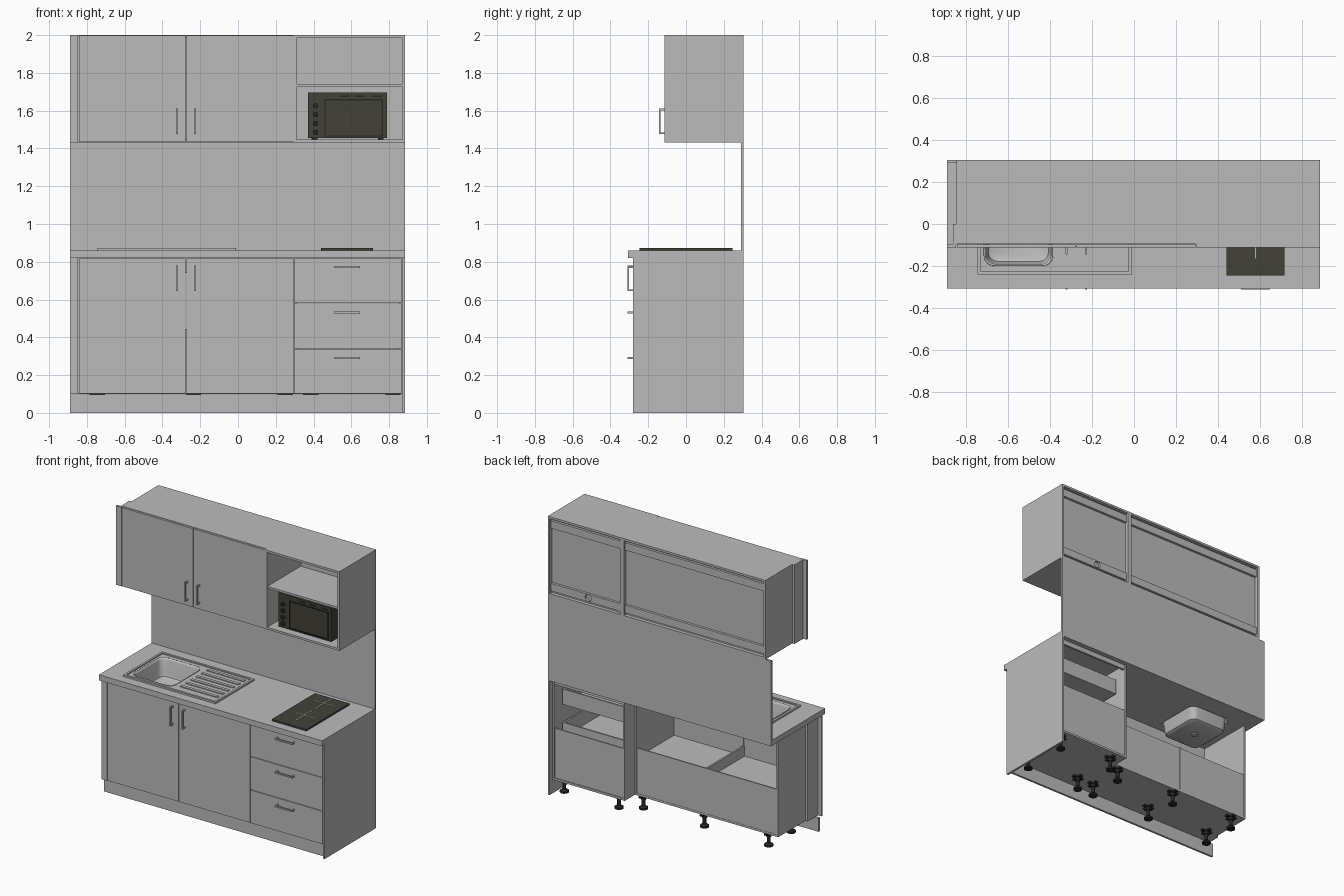
import bpy, bmesh, math
from mathutils import Matrix, Vector

if "Cube" in bpy.data.objects:
    bpy.data.objects.remove(bpy.data.objects["Cube"], do_unlink=True)


def material(name, rgb):
    m = bpy.data.materials.new(name)
    m.use_nodes = True
    m.diffuse_color = (*rgb, 1)
    m.node_tree.nodes["Principled BSDF"].inputs["Base Color"].default_value = (*rgb, 1)
    return m


GREY = material("light grey", (0.5, 0.5, 0.5))
DARK = material("dark olive grey", (0.055, 0.053, 0.040))
BLACK = material("near black", (0.02, 0.02, 0.018))


def finish(name, bm, mat):
    bmesh.ops.recalc_face_normals(bm, faces=bm.faces)
    me = bpy.data.meshes.new(name)
    bm.to_mesh(me)
    bm.free()
    ob = bpy.data.objects.new(name, me)
    bpy.context.collection.objects.link(ob)
    me.materials.append(mat)
    return ob


def add_box(bm, x, y, z):
    size = [b - a for a, b in (x, y, z)]
    mid = [(a + b) / 2 for a, b in (x, y, z)]
    bmesh.ops.create_cube(bm, size=1, matrix=Matrix.Translation(mid) @ Matrix.Diagonal((*size, 1)))


def boxes(name, parts, mat=GREY):
    bm = bmesh.new()
    for p in parts:
        add_box(bm, *p)
    return finish(name, bm, mat)


def box(name, x, y, z, mat=GREY):
    return boxes(name, [(x, y, z)], mat)


def add_cyl(bm, centre, r1, r2, depth, axis="Z", n=20):
    rot = Matrix.Rotation(math.pi / 2, 4, "X") if axis == "Y" else Matrix()
    bmesh.ops.create_cone(bm, cap_ends=True, segments=n, radius1=r1, radius2=r2, depth=depth,
                          matrix=Matrix.Translation(centre) @ rot)


def rounded_loop(bm, x, y, z, r, n=6):
    """Loop of vertices around a rounded rectangle."""
    vs = []
    for i, (cx, cy) in enumerate([(x[1] - r, y[1] - r), (x[0] + r, y[1] - r),
                                  (x[0] + r, y[0] + r), (x[1] - r, y[0] + r)]):
        for k in range(n + 1):
            a = math.pi / 2 * (i + k / n)
            vs.append(bm.verts.new((cx + r * math.cos(a), cy + r * math.sin(a), z)))
    return vs


def bridge(bm, a, b):
    for i in range(len(a)):
        j = (i + 1) % len(a)
        bm.faces.new((a[i], a[j], b[j], b[i]))


def cut(ob, cutter):
    m = ob.modifiers.new("opening", "BOOLEAN")
    m.operation, m.solver, m.object = "DIFFERENCE", "EXACT", cutter
    cutter.hide_render = True
    cutter.hide_set(True)


def smooth(ob):
    bpy.ops.object.select_all(action="DESELECT")
    ob.select_set(True)
    bpy.context.view_layer.objects.active = ob
    bpy.ops.object.shade_smooth_by_angle(angle=math.radians(35))


def handle(name, x, z, y, length, vertical):
    """Bow handle: a bar on two posts; y is the door face."""
    t, h, out = 0.005, length / 2, 0.031
    if vertical:
        parts = [((x - t, x + t), (y - out, y - out + 0.009), (z - h, z + h))]
        parts += [((x - t, x + t), (y - out, y), (z + s * (h - t) - t, z + s * (h - t) + t)) for s in (-1, 1)]
    else:
        parts = [((x - h, x + h), (y - out, y - out + 0.009), (z - t, z + t))]
        parts += [((x + s * (h - t) - t, x + s * (h - t) + t), (y - out, y), (z - t, z + t)) for s in (-1, 1)]
    boxes(name, parts)


L, M, R = -0.845, 0.295, 0.885      # module boundaries
T = 0.015                           # board thickness
GAP = 0.002

# ---- Wall cabinets
def wall_carcass(name, x0, x1, y0, extra=()):
    y, z = (y0, 0.305), (1.432, 2.0)
    boxes(name, [((x0, x0 + T), y, z), ((x1 - T, x1), y, z),
                 ((x0 + T, x1 - T), y, (1.432, 1.432 + T)), ((x0 + T, x1 - T), y, (2.0 - T, 2.0)),
                 ((x0 + T, x1 - T), (0.27, 0.28), (1.44, 1.99)), *extra])


wall_carcass("wall_cabinet_left", L, M, -0.096)
wall_carcass("wall_cabinet_right", M, R, -0.113, [((M + T, R - T), (-0.11, 0.275), (1.725, 1.74))])
for side, x0, x1 in (("left", L, M), ("right", M, R)):
    box(f"{side}_top_hanging_rail", (x0 + 0.02, x1 - 0.02), (0.28, 0.298), (1.915, 1.97))
    rail = box(f"{side}_bottom_hanging_rail", (x0 + 0.02, x1 - 0.02), (0.28, 0.298), (1.465, 1.52))
    if side == "right":
        bm = bmesh.new()
        add_cyl(bm, (0.57, 0.29, 1.4925), 0.024, 0.024, 0.1, "Y")
        cut(rail, finish("cable_hole_cutter", bm, GREY))

# ---- Doors, drawer fronts and handles
for side, x0, x1, hx in (("left", L, -0.275, -0.322), ("right", -0.275, M, -0.228)):
    box(f"wall_door_{side}", (x0 + GAP, x1 - GAP), (-0.113, -0.098), (1.434, 1.998))
    box(f"base_door_{side}", (x0 + GAP, x1 - GAP), (-0.28, -0.265), (0.102, 0.818))
    handle(f"wall_handle_{side}", hx, 1.543, -0.113, 0.135, True)
    handle(f"base_handle_{side}", hx, 0.712, -0.28, 0.135, True)
for i, (z0, z1, hz) in enumerate([(0.1, 0.34, 0.29), (0.34, 0.58, 0.532), (0.58, 0.82, 0.773)]):
    box(f"drawer_front_{i + 1}", (M + GAP, 0.866), (-0.28, -0.265), (z0 + GAP, z1 - GAP))
    handle(f"drawer_handle_{i + 1}", 0.578, hz, -0.28, 0.138, False)

# ---- Filler strips on the left end
boxes("wall_filler", [((-0.89, L - GAP), (-0.113, -0.098), (1.432, 2.0)),
                      ((-0.862, L), (-0.098, 0.0), (1.432, 2.0))])
boxes("base_filler", [((-0.89, L - GAP), (-0.28, -0.265), (0.1, 0.82)),
                      ((-0.862, L), (-0.265, -0.15), (0.1, 0.82))])

# ---- Splashback, end panel, plinth
box("splashback", (-0.89, R), (0.29, 0.305), (0.82, 1.432))
box("end_panel", (0.87, R), (-0.28, 0.305), (0, 0.82))
box("plinth", (-0.89, 0.87), (-0.25, -0.235), (0, 0.098))

# ---- Sink base cabinet, open at the upper back
FY = -0.264
boxes("sink_cabinet", [
    ((L, L + T), (FY, 0.16), (0.1, 0.82)), ((M - T, M), (FY, 0.16), (0.1, 0.82)),
    ((L + T, M - T), (FY, 0.16), (0.1, 0.1 + T)),
    ((L + T, -0.279), (0.148, 0.158), (0.105, 0.44)), ((-0.271, M - T), (0.148, 0.158), (0.105, 0.44)),
    ((-0.281, -0.269), (FY, 0.16), (0.115, 0.445)),
    ((L + T, M - T), (FY, 0.148), (0.36, 0.37)),
    ((L + T, M - T), (FY, FY + T), (0.74, 0.82))])

# ---- Drawer base cabinet with sliding boxes
boxes("drawer_cabinet", [
    ((M, M + T), (FY, 0.275), (0.1, 0.82)), ((0.855, 0.87), (FY, 0.275), (0.1, 0.82)),
    ((M + T, 0.855), (FY, 0.275), (0.1, 0.1 + T)),
    ((M + T, 0.855), (0.258, 0.268), (0.105, 0.47)),
    ((M + T, 0.855), (0.255, 0.27), (0.785, 0.82)), ((M + T, 0.855), (FY, -0.18), (0.805, 0.82))])
for i, z in enumerate((0.14, 0.38, 0.62)):
    x0, x1, y0, y1, h = M + 0.03, 0.84, FY, 0.2, z + 0.11
    boxes(f"drawer_box_{i + 1}", [
        ((x0, x1), (y0, y1), (z, z + 0.01)), ((x0, x0 + 0.012), (y0, y1), (z + 0.01, h)),
        ((x1 - 0.012, x1), (y0, y1), (z + 0.01, h)),
        ((x0 + 0.012, x1 - 0.012), (y1 - 0.012, y1), (z + 0.01, h))])

# ---- Adjustable feet
def foot(name, x, y):
    bm = bmesh.new()
    add_cyl(bm, (x, y, 0.006), 0.03, 0.03, 0.012)
    add_cyl(bm, (x, y, 0.018), 0.028, 0.014, 0.012)
    add_cyl(bm, (x, y, 0.052), 0.012, 0.012, 0.06)
    add_cyl(bm, (x, y, 0.078), 0.018, 0.018, 0.02)
    add_box(bm, (x - 0.04, x + 0.04), (y - 0.011, y + 0.011), (0.088, 0.1))
    add_box(bm, (x - 0.011, x + 0.011), (y - 0.04, y + 0.04), (0.087, 0.1))
    smooth(finish(name, bm, BLACK))


spots = [(x, y) for x in (0.82, 0.385) for y in (0.21, -0.13)]
spots += [(x, y) for x in (0.25, -0.235, -0.745) for y in (0.125, -0.13)]
for i, (x, y) in enumerate(spots):
    foot(f"foot_{i + 1}", x, y)

# ---- Worktop and sink
BX, BY = (-0.715, -0.385), (-0.2, 0.155)
worktop = box("worktop", (-0.89, R), (-0.308, 0.29), (0.82, 0.86))
sink_plate = box("sink_plate", (-0.745, -0.01), (-0.24, 0.2), (0.858, 0.864))
bm = bmesh.new()
lo, hi = (rounded_loop(bm, BX, BY, z, 0.05) for z in (0.78, 0.9))
bridge(bm, lo, hi)
bm.faces.new(lo)
bm.faces.new(hi)
cutter = finish("bowl_cutter", bm, GREY)
cut(worktop, cutter)
cut(sink_plate, cutter)

bm = bmesh.new()
loops = [rounded_loop(bm, (BX[0] + d, BX[1] - d), (BY[0] + d, BY[1] - d), z, r)
         for d, z, r in [(0, 0.866, 0.05), (0.006, 0.85, 0.05), (0.014, 0.755, 0.05),
                         (0.02, 0.737, 0.046), (0.036, 0.727, 0.04)]]
for a, b in zip(loops, loops[1:]):
    bridge(bm, a, b)
bm.faces.new(loops[-1])
bowl = finish("sink_bowl", bm, GREY)
bowl.modifiers.new("sheet", "SOLIDIFY").thickness = 0.003
smooth(bowl)
bm = bmesh.new()
add_cyl(bm, (-0.55, -0.02, 0.727), 0.022, 0.022, 0.014)
smooth(finish("sink_drain", bm, GREY))
boxes("sink_rim", [((-0.745, -0.01), y, (0.86, 0.872)) for y in ((-0.24, -0.225), (0.185, 0.2))] +
      [(x, (-0.225, 0.185), (0.86, 0.872)) for x in ((-0.745, -0.73), (-0.025, -0.01))])
boxes("drainer_ridges", [((-0.345, -0.05), (-0.165 + i * 0.06, -0.143 + i * 0.06), (0.862, 0.87))
                         for i in range(6)])

# ---- Hob with two cooking-zone crosses
box("hob", (0.44, 0.715), (-0.245, 0.245), (0.86, 0.872), DARK)
for i, y in enumerate((-0.075, 0.15)):
    boxes(f"hob_cross_{i + 1}", [((0.575, 0.581), (y - 0.09, y + 0.09), (0.871, 0.8735)),
                                 ((0.488, 0.668), (y - 0.003, y + 0.003), (0.871, 0.8735))], GREY)

# ---- Microwave
MY = -0.07
box("microwave_body", (0.37, 0.79), (MY, 0.2), (1.455, 1.695), DARK)
boxes("microwave_window_frame", [
    ((0.458, 0.767), (MY - 0.006, MY), z) for z in ((1.463, 1.469), (1.655, 1.661))] +
    [(x, (MY - 0.006, MY), (1.469, 1.655)) for x in ((0.458, 0.464), (0.761, 0.767))], BLACK)
boxes("microwave_vents", [((x, x + 0.05), (MY - 0.003, MY), (1.672, 1.68)) for x in (0.54, 0.62, 0.71)], BLACK)
boxes("microwave_feet", [((x, x + 0.03), (y, y + 0.03), (1.447, 1.456))
                         for x in (0.39, 0.74) for y in (-0.05, 0.15)], BLACK)
bm = bmesh.new()
for i in range(4):
    add_cyl(bm, (0.41, MY - 0.008, 1.485 + i * 0.047), 0.014, 0.014, 0.016, "Y")
smooth(finish("microwave_knobs", bm, BLACK))
